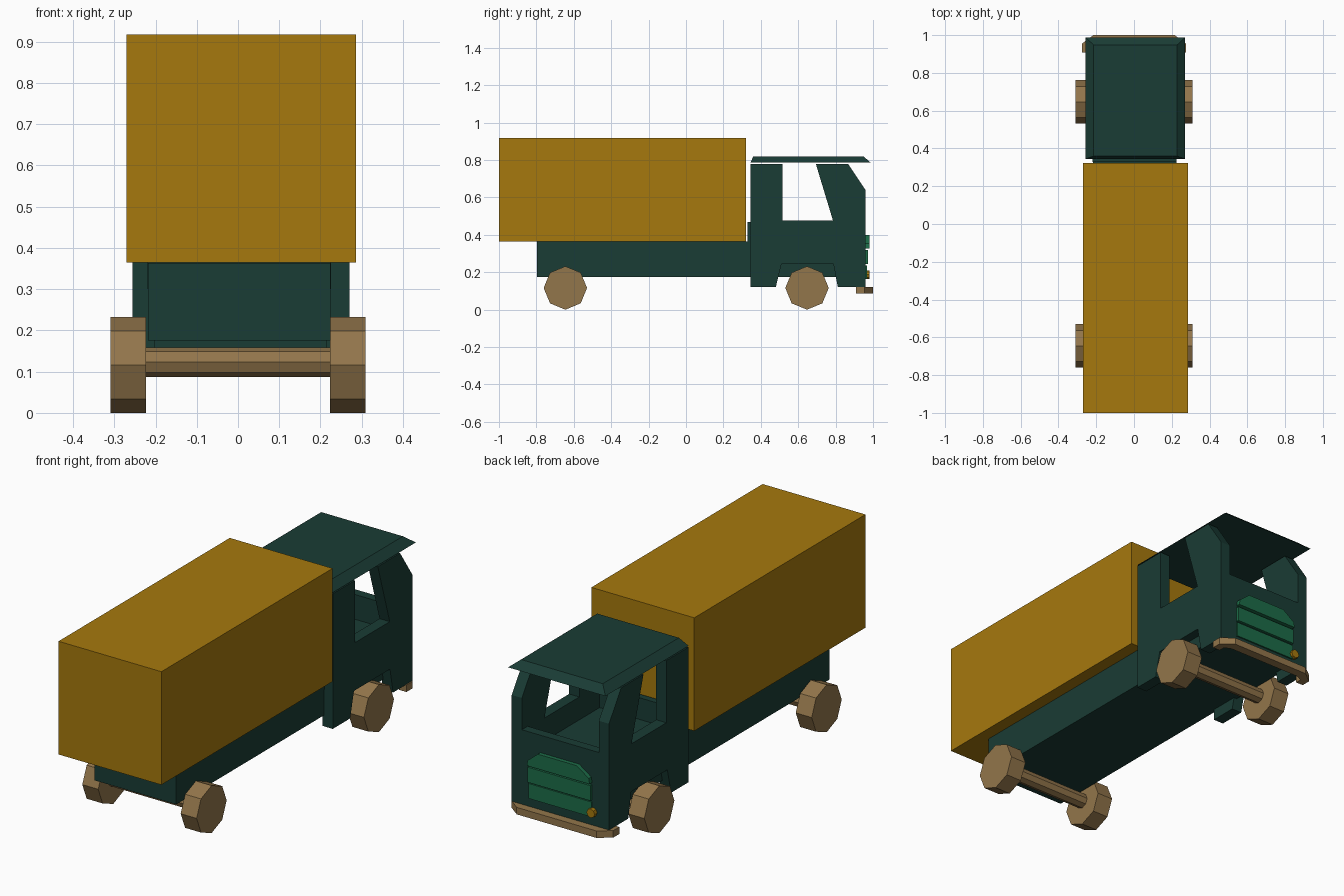
import bpy, bmesh, math
from mathutils import Vector

if "Cube" in bpy.data.objects:
    bpy.data.objects.remove(bpy.data.objects["Cube"])


def material(name, color):
    m = bpy.data.materials.new(name)
    m.diffuse_color = (*color, 1)
    m.use_nodes = True
    m.node_tree.nodes["Principled BSDF"].inputs["Base Color"].default_value = m.diffuse_color
    return m


GREEN = material("dark green", (0.010, 0.045, 0.035))
YELLOW = material("ochre", (0.38, 0.19, 0.004))
BROWN = material("tan", (0.29, 0.18, 0.07))
BRIGHT = material("bright green", (0.012, 0.15, 0.065))
CX = 0.007  # the body sits slightly off centre


def prism(name, points, axis, lo, hi, mat):
    """Extrude a 2D profile along an axis (profile uses the other two axes in order)."""
    bm = bmesh.new()
    verts = []
    for a, b in points:
        co = [a, b]
        co.insert(axis, lo)
        verts.append(bm.verts.new(co))
    face = bm.faces.new(verts)
    new = bmesh.ops.extrude_face_region(bm, geom=[face])["geom"]
    offset = Vector((0, 0, 0))
    offset[axis] = hi - lo
    bmesh.ops.translate(bm, vec=offset, verts=[g for g in new if isinstance(g, bmesh.types.BMVert)])
    bmesh.ops.recalc_face_normals(bm, faces=bm.faces)
    mesh = bpy.data.meshes.new(name)
    bm.to_mesh(mesh)
    bm.free()
    mesh.materials.append(mat)
    obj = bpy.data.objects.new(name, mesh)
    bpy.context.collection.objects.link(obj)
    return obj


def box(name, x, y, z, mat):
    return prism(name, [(x[0], y[0]), (x[1], y[0]), (x[1], y[1]), (x[0], y[1])], 2, *z, mat)


def octagon(a, b, r):
    return [(a + r * math.cos(i * math.pi / 4), b + r * math.sin(i * math.pi / 4)) for i in range(8)]


# Cargo box and chassis
box("cargo_box", (-0.27, 0.286), (-1.0, 0.322), (0.365, 0.918), YELLOW)
box("chassis", (-0.218, 0.224), (-0.797, 0.925), (0.175, 0.364), GREEN)

# Cab side panels with wheel arch and window notch
side = [(0.346, 0.12), (0.48, 0.12), (0.51, 0.243), (0.788, 0.243), (0.812, 0.12),
        (0.96, 0.12), (0.96, 0.64), (0.866, 0.78), (0.694, 0.78), (0.786, 0.476),
        (0.517, 0.476), (0.517, 0.78), (0.346, 0.78)]
for label, s in (("right", 1), ("left", -1)):
    prism(f"cab_{label}_side", side, 0, CX + s * 0.208, CX + s * 0.263, GREEN)

# Cab front panel and low back panel
box("cab_front_panel", (CX - 0.21, CX + 0.21), (0.915, 0.96), (0.12, 0.485), GREEN)
box("cab_back_panel", (-0.22, 0.225), (0.328, 0.36), (0.3, 0.47), GREEN)

# Roof with tapered top face
roof = box("cab_roof", (CX - 0.263, CX + 0.263), (0.345, 0.988), (0.786, 0.82), GREEN)
for v in roof.data.vertices:
    if v.co.z > 0.8:
        v.co.x = CX + (v.co.x - CX) * 0.84
        v.co.y = 0.36 if v.co.y < 0.6 else 0.948

# Wheels and axles
for label, y in (("rear", -0.645), ("front", 0.647)):
    prism(f"{label}_axle", octagon(y, 0.123, 0.036), 0, -0.25, 0.25, BROWN)
    for end, s in (("right", 1), ("left", -1)):
        prism(f"{label}_{end}_wheel", octagon(y, 0.116, 0.116), 0, s * 0.223, s * 0.309, BROWN)

# Bumper strip with bent ends
outer = [(-0.275, 0.908), (-0.275, 0.955), (-0.215, 1.0), (0.215, 1.0), (0.275, 0.955), (0.275, 0.908)]
inner = [(0.235, 0.908), (0.235, 0.94), (0.2, 0.955), (-0.2, 0.955), (-0.235, 0.94), (-0.235, 0.908)]
prism("bumper", outer + inner, 2, 0.087, 0.121, BROWN)

# Grille slats, the top one with cut corners
box("grille_bottom_slat", (-0.165, 0.175), (0.95, 0.967), (0.163, 0.236), BRIGHT)
box("grille_middle_slat", (-0.165, 0.175), (0.95, 0.973), (0.244, 0.318), BRIGHT)
prism("grille_top_slat", [(-0.165, 0.328), (0.175, 0.328), (0.17, 0.355), (0.115, 0.4),
                          (-0.095, 0.4), (-0.16, 0.355)], 1, 0.95, 0.98, BRIGHT)

# Single headlight
prism("headlight", octagon(-0.17, 0.187, 0.022), 1, 0.95, 0.98, YELLOW)
